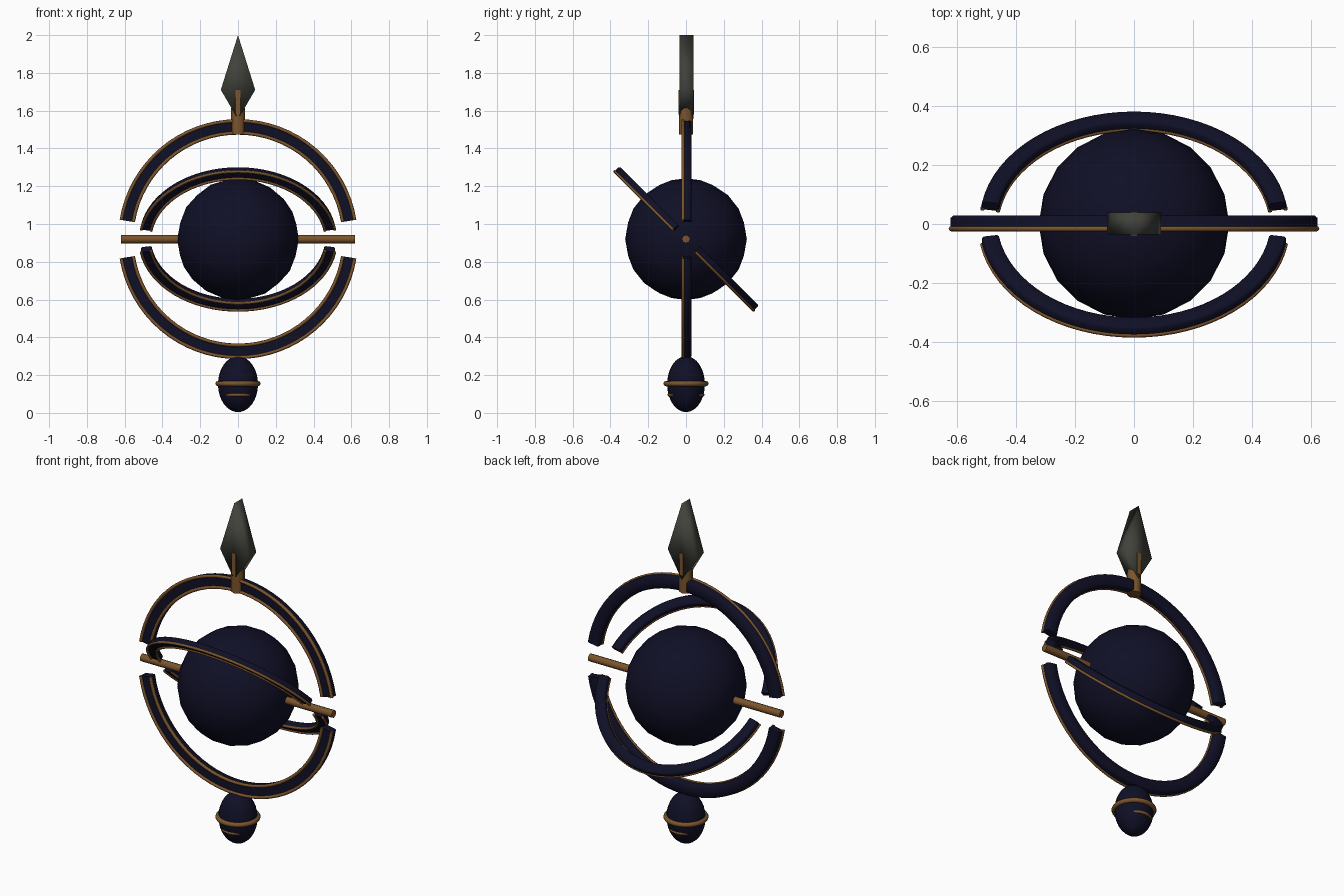
import bpy
import bmesh
from math import sin, cos, pi, radians
from mathutils import Matrix

cube = bpy.data.objects.get("Cube")
if cube:
    bpy.data.objects.remove(cube, do_unlink=True)


def material(name, rgb):
    m = bpy.data.materials.new(name)
    m.use_nodes = True
    m.diffuse_color = (*rgb, 1)
    m.node_tree.nodes["Principled BSDF"].inputs["Base Color"].default_value = (*rgb, 1)
    return m


navy = material("dark navy", (0.005, 0.005, 0.02))
gold = material("aged gold", (0.2, 0.09, 0.025))
steel = material("dark steel", (0.052, 0.054, 0.043))
CENTRE = 0.92


def finish(name, bm, mat, angle=40):
    bmesh.ops.recalc_face_normals(bm, faces=bm.faces)
    me = bpy.data.meshes.new(name)
    bm.to_mesh(me)
    bm.free()
    me.materials.append(mat)
    ob = bpy.data.objects.new(name, me)
    bpy.context.collection.objects.link(ob)
    bpy.ops.object.select_all(action='DESELECT')
    ob.select_set(True)
    bpy.context.view_layer.objects.active = ob
    bpy.ops.object.shade_smooth_by_angle(angle=radians(angle))
    return ob


def sweep(bm, section, start, end, steps, closed=False):
    """Sweep a (radius, depth) section round the y axis."""
    count = steps if closed else steps + 1
    loops = []
    for i in range(count):
        a = start + (end - start) * i / steps
        loops.append([bm.verts.new((r * cos(a), y, r * sin(a))) for r, y in section])
    n = len(section)
    for i in range(steps):
        p, q = loops[i], loops[(i + 1) % count]
        for j in range(n):
            k = (j + 1) % n
            bm.faces.new((p[j], p[k], q[k], q[j]))
    if not closed:
        bm.faces.new(loops[0])
        bm.faces.new(loops[-1])


def circle(r, y, radius, sides=8):
    return [(r + radius * cos(2 * pi * j / sides), y + radius * sin(2 * pi * j / sides))
            for j in range(sides)]


def half_ring(name, scale, tilt, start):
    """Navy band with gold piping along its front edges."""
    a, b = radians(start + 9.3), radians(start + 170.7)
    outer, inner, front, back, c = 0.628, 0.558, -0.016, 0.028, 0.008
    band = [(inner, front), (outer, front), (outer, back - c), (outer - c, back),
            (inner + c, back), (inner, back - c)]
    place = (Matrix.Translation((0, 0, CENTRE)) @ Matrix.Rotation(radians(tilt), 4, 'X')
             @ Matrix.Scale(scale, 4))
    bm = bmesh.new()
    sweep(bm, band, a, b, 32)
    bm.transform(place)
    finish(name + "_band", bm, navy, 50)
    bm = bmesh.new()
    for r in (inner + 0.004, outer - 0.002):
        sweep(bm, circle(r, front, 0.009), a, b, 32)
    bm.transform(place)
    finish(name + "_trim", bm, gold, 50)


# Outer upright rings and inner tilted rings
for ring, scale, tilt in (("outer", 1, 0), ("inner", 0.83, 45)):
    half_ring(ring + "_upper_ring", scale, tilt, 0)
    half_ring(ring + "_lower_ring", scale, tilt, 180)

# Central globe
bm = bmesh.new()
bmesh.ops.create_icosphere(bm, subdivisions=3, radius=0.322,
                           matrix=Matrix.Translation((0, 0, CENTRE)))
finish("globe", bm, navy)


def cylinder(name, radius, length, matrix, sides=8):
    bm = bmesh.new()
    bmesh.ops.create_cone(bm, cap_ends=True, segments=sides, radius1=radius,
                          radius2=radius, depth=length, matrix=matrix)
    return finish(name, bm, gold, 50)


# Horizontal axle
cylinder("axle", 0.022, 1.24,
         Matrix.Translation((0, 0, CENTRE)) @ Matrix.Rotation(pi / 2, 4, 'Y'))

# Spear socket with a prong on each face of the blade
cylinder("spear_socket", 0.038, 0.14, Matrix.Translation((0, 0, 1.545)))
for name, y in (("front_prong", -0.035), ("back_prong", 0.037)):
    bm = bmesh.new()
    bmesh.ops.create_cube(bm, size=1, matrix=Matrix.Translation((0, y, 1.645))
                          @ Matrix.Diagonal((0.024, 0.012, 0.13, 1)))
    finish(name, bm, gold)

# Kite-shaped spear blade
bm = bmesh.new()
kite = [(0, 2.0), (0.091, 1.71), (0, 1.555), (-0.091, 1.71)]
face = bm.faces.new([bm.verts.new((x, -0.035, z)) for x, z in kite])
made = bmesh.ops.extrude_face_region(bm, geom=[face])["geom"]
bmesh.ops.translate(bm, vec=(0, 0.074, 0),
                    verts=[v for v in made if isinstance(v, bmesh.types.BMVert)])
finish("spear_blade", bm, steel, 180)

# Egg-shaped pommel
bm = bmesh.new()
bmesh.ops.create_uvsphere(bm, u_segments=24, v_segments=16, radius=1,
                          matrix=Matrix.Translation((0, 0, 0.152))
                          @ Matrix.Diagonal((0.106, 0.1, 0.148, 1)))
finish("pommel", bm, navy)

# Pommel bands: the lower one only shows at front and back
for name, z, rx, ry, thick in (("pommel_band", 0.155, 0.106, 0.106, 0.014),
                               ("lower_pommel_band", 0.096, 0.082, 0.089, 0.009)):
    bm = bmesh.new()
    sweep(bm, circle(ry, 0, thick), 0, 2 * pi, 32, closed=True)
    bm.transform(Matrix.Translation((0, 0, z)) @ Matrix.Diagonal((rx / ry, 1, 1, 1))
                 @ Matrix.Rotation(pi / 2, 4, 'X'))
    finish(name, bm, gold, 60)
